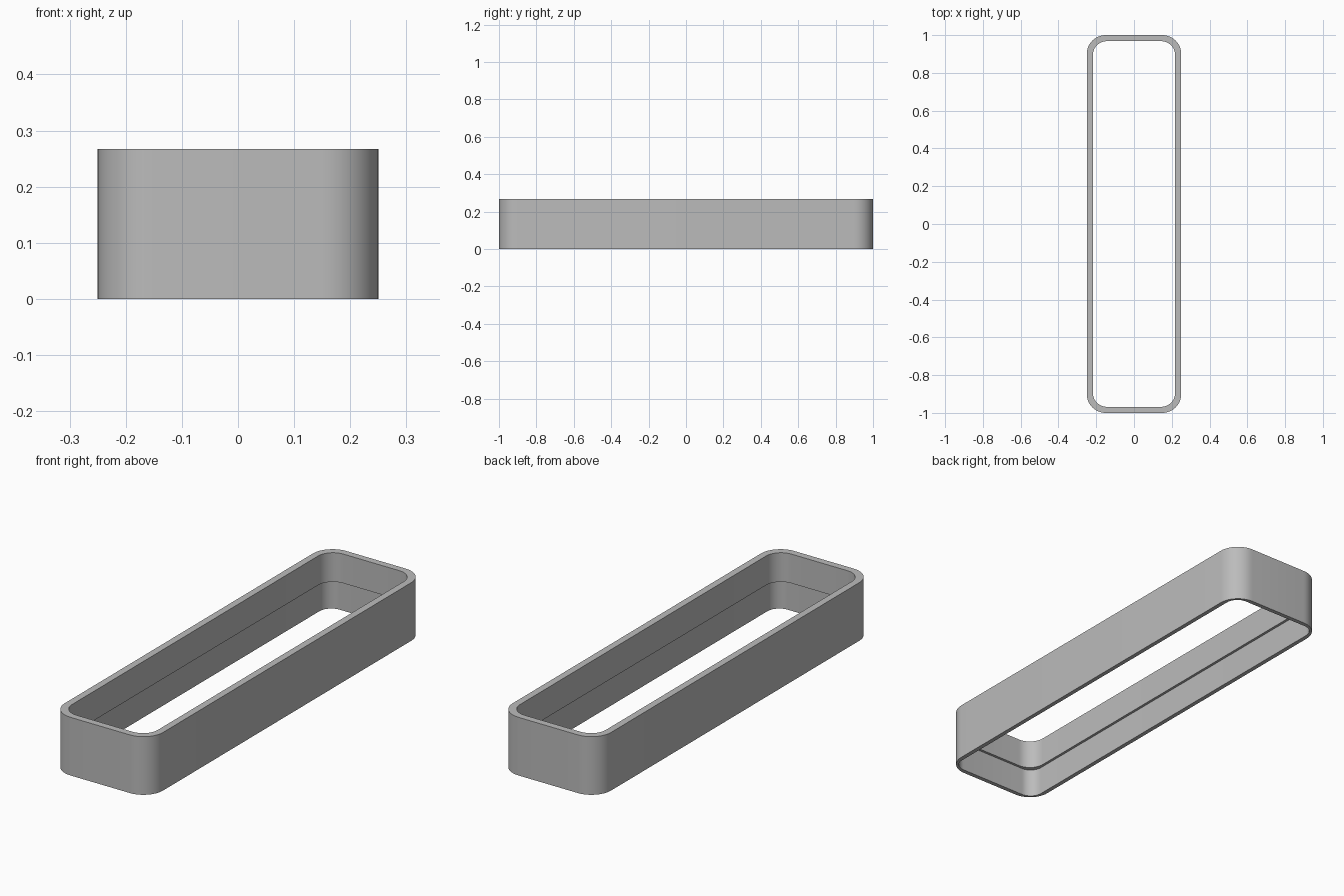
import bpy, bmesh, math

cube = bpy.data.objects.get("Cube")
if cube:
    bpy.data.objects.remove(cube, do_unlink=True)

HALF_X, HALF_Y, HEIGHT, LEDGE = 0.25, 1.0, 0.267, 0.133

grey = bpy.data.materials.new("plain_grey")
grey.use_nodes = True
grey.diffuse_color = (0.5, 0.5, 0.5, 1)
grey.node_tree.nodes["Principled BSDF"].inputs["Base Color"].default_value = (0.5, 0.5, 0.5, 1)


def rounded_loop(bm, inset, radius, z, steps=12):
    """Ring of vertices around a rounded rectangle set in from the outside."""
    cx, cy = HALF_X - inset - radius, HALF_Y - inset - radius
    ring = []
    for corner, (sx, sy) in enumerate([(1, 1), (-1, 1), (-1, -1), (1, -1)]):
        for i in range(steps + 1):
            a = math.pi / 2 * (corner + i / steps)
            ring.append(bm.verts.new((sx * cx + radius * math.cos(a),
                                      sy * cy + radius * math.sin(a), z)))
    return ring


# Closed wall section: outer face, top rim, upper inner wall, ledge, thinner lower wall
bm = bmesh.new()
section = [(0, 0.1, 0), (0, 0.1, HEIGHT), (0.032, 0.075, HEIGHT),
           (0.032, 0.075, LEDGE), (0.02, 0.06, LEDGE), (0.02, 0.06, 0)]
loops = [rounded_loop(bm, *s) for s in section]
for k, low in enumerate(loops):
    high = loops[(k + 1) % len(loops)]
    for i in range(len(low)):
        j = (i + 1) % len(low)
        bm.faces.new((low[i], low[j], high[j], high[i]))
bmesh.ops.recalc_face_normals(bm, faces=bm.faces)

mesh = bpy.data.meshes.new("frame_wall")
bm.to_mesh(mesh)
bm.free()
mesh.materials.append(grey)
frame = bpy.data.objects.new("frame_wall", mesh)
bpy.context.collection.objects.link(frame)
bpy.context.view_layer.objects.active = frame
frame.select_set(True)
bpy.ops.object.shade_smooth_by_angle(angle=math.radians(30))
